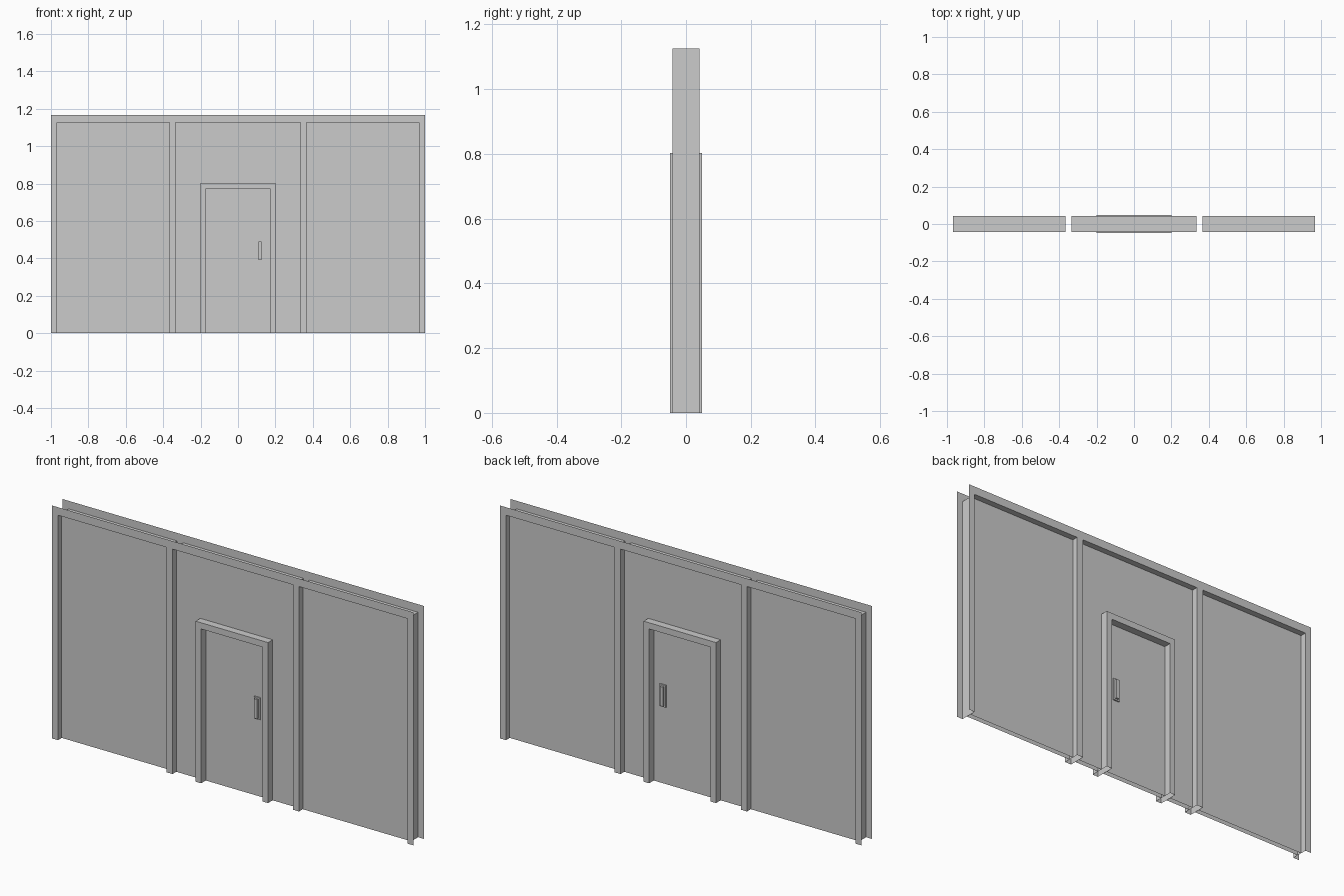
import bpy

if "Cube" in bpy.data.objects:
    bpy.data.objects.remove(bpy.data.objects["Cube"])

D = 0.042      # half depth of the wall framing
P = 0.012      # half gap between the two wall skins
F = 0.049      # half depth of the door frame
TOP, BEAM = 1.165, 1.125
BAYS = [(-0.967, -0.367), (-0.333, 0.333), (0.367, 0.967)]


def build(name, quads):
    """Make one mesh object from a list of four-corner faces."""
    verts = [v for q in quads for v in q]
    faces = [tuple(range(i * 4, i * 4 + 4)) for i in range(len(quads))]
    me = bpy.data.meshes.new(name)
    me.from_pydata(verts, [], faces)
    ob = bpy.data.objects.new(name, me)
    bpy.context.collection.objects.link(ob)
    weld = ob.modifiers.new("weld", 'WELD')
    weld.merge_threshold = 0.0001
    return ob


def upright(x0, x1, z0, z1, y):
    """Rectangle facing away from the wall centre."""
    q = [(x0, y, z0), (x1, y, z0), (x1, y, z1), (x0, y, z1)]
    return q if y < 0 else q[::-1]


def arch(x0, x1, z, d, inward):
    """Two jambs and a head running through the wall."""
    pts = [(x0, 0), (x0, z), (x1, z), (x1, 0)]
    out = []
    for (ax, az), (bx, bz) in zip(pts, pts[1:]):
        q = [(ax, -d, az), (ax, d, az), (bx, d, bz), (bx, -d, bz)]
        out.append(q[::-1] if inward else q)
    return out


def box(name, x0, x1, y0, y1, z0, z1):
    bpy.ops.mesh.primitive_cube_add(
        size=1, location=((x0 + x1) / 2, (y0 + y1) / 2, (z0 + z1) / 2))
    ob = bpy.context.object
    ob.name = name
    ob.scale = (x1 - x0, abs(y1 - y0), z1 - z0)
    return ob


# Wall framing: open-topped sheets on both sides with bay linings between
xs = [-1] + [x for bay in BAYS for x in bay] + [1]
framing = []
for y in (-D, D):
    for i, (a, b) in enumerate(zip(xs, xs[1:])):
        framing.append(upright(a, b, BEAM, TOP, y))
        if i % 2 == 0:
            framing.append(upright(a, b, 0, BEAM, y))
for a, b in BAYS:
    framing += arch(a, b, BEAM, D, True)
build("wall_framing", framing)

# Recessed wall skins
build("wall_panels", [upright(a, b, 0, BEAM, y)
                      for a, b in (BAYS[0], BAYS[2]) for y in (-P, P)])

# Middle bay skin around the doorway
OX, OZ, IX, IZ = 0.2, 0.803, 0.17, 0.772
L, R = BAYS[1]
middle = []
for y in (-P, P):
    middle += [upright(L, -OX, 0, OZ, y), upright(OX, R, 0, OZ, y),
               upright(L, -OX, OZ, BEAM, y), upright(-OX, OX, OZ, BEAM, y),
               upright(OX, R, OZ, BEAM, y)]
build("middle_panel", middle)

# Door frame, hollow and open at the floor
frame = arch(-OX, OX, OZ, F, False) + arch(-IX, IX, IZ, F, True)
for y in (-F, F):
    frame += [upright(-OX, -IX, 0, IZ, y), upright(IX, OX, 0, IZ, y),
              upright(-OX, -IX, IZ, OZ, y), upright(-IX, IX, IZ, OZ, y),
              upright(IX, OX, IZ, OZ, y)]
build("door_frame", frame)

# Door leaf skins
build("door", [upright(-IX, IX, 0, IZ, y) for y in (-P, P)])

# Handles on both sides: back plate with a raised grip
for side, s in (("front", -1), ("back", 1)):
    box(side + "_handle_plate", 0.1, 0.134, s * P, s * (P + 0.006), 0.385, 0.496)
    box(side + "_handle_grip", 0.109, 0.125, s * P, s * (P + 0.016), 0.392, 0.489)
